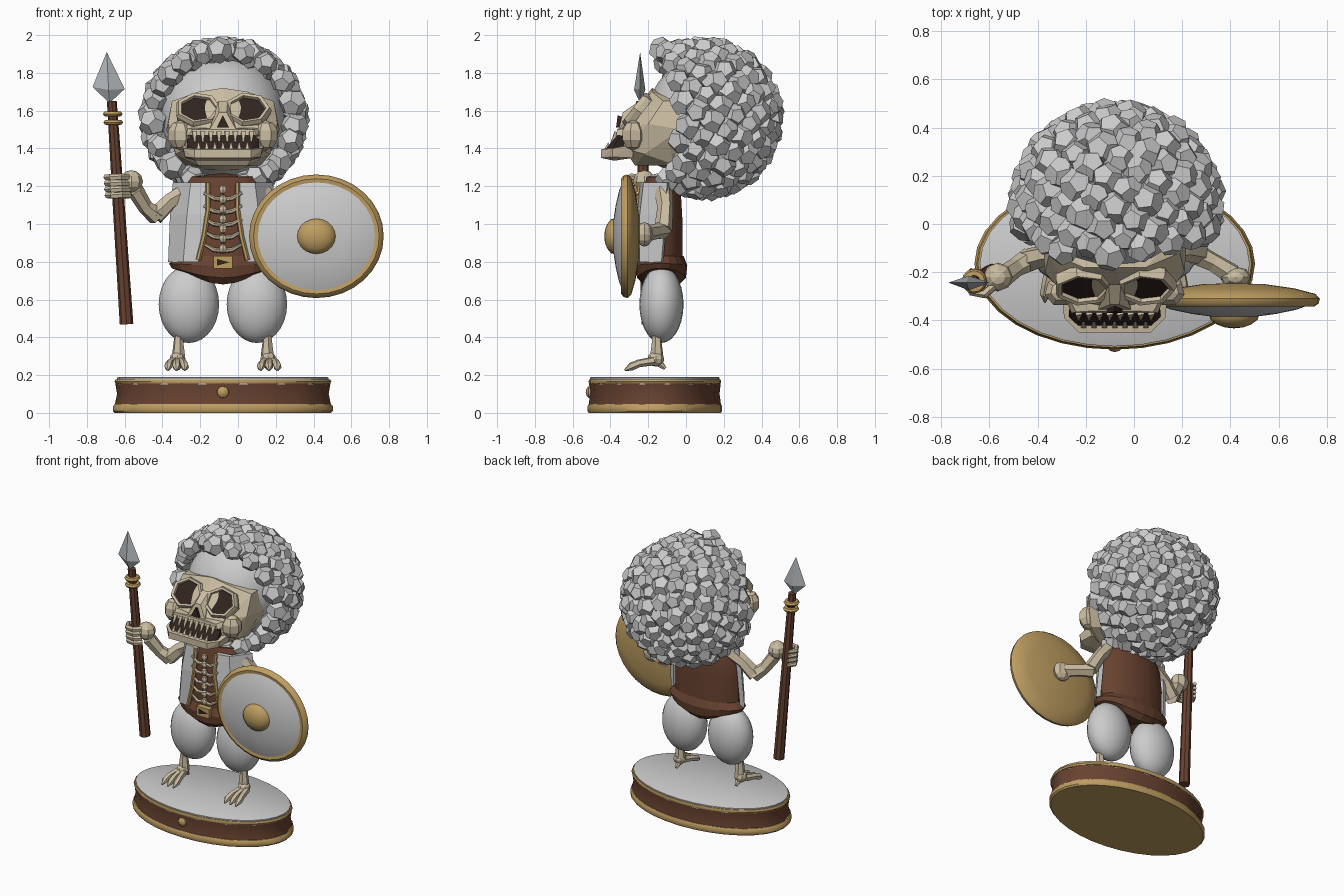
import bpy, bmesh, math, random
from mathutils import Vector, Matrix

if "Cube" in bpy.data.objects:
    bpy.data.objects.remove(bpy.data.objects["Cube"])

random.seed(4)
CX = -0.08  # body centre line


def mat(name, c):
    m = bpy.data.materials.new(name)
    m.diffuse_color = (*c, 1)
    m.use_nodes = True
    m.node_tree.nodes["Principled BSDF"].inputs["Base Color"].default_value = m.diffuse_color
    return m


GOLD = mat("gold", (0.52, 0.34, 0.12))
BROWN = mat("brown", (0.14, 0.055, 0.03))
BONE = mat("bone", (0.60, 0.51, 0.36))
DARK = mat("dark", (0.03, 0.018, 0.014))
STEEL = mat("steel", (0.42, 0.45, 0.47))


def finish(name, bm, m=None, smooth=False):
    bmesh.ops.remove_doubles(bm, verts=bm.verts, dist=1e-5)
    bmesh.ops.recalc_face_normals(bm, faces=bm.faces)
    me = bpy.data.meshes.new(name)
    bm.to_mesh(me)
    bm.free()
    ob = bpy.data.objects.new(name, me)
    bpy.context.collection.objects.link(ob)
    if m:
        me.materials.append(m)
    if smooth:
        bpy.ops.object.select_all(action='DESELECT')
        ob.select_set(True)
        bpy.context.view_layer.objects.active = ob
        bpy.ops.object.shade_smooth_by_angle(angle=math.radians(40))
    return ob


def skin(bm, rings):
    rings = [[bm.verts.new(p) for p in r] for r in rings]
    for a, b in zip(rings, rings[1:]):
        for i in range(len(a)):
            j = (i + 1) % len(a)
            bm.faces.new((a[i], a[j], b[j], b[i]))
    return rings


def lathe(name, prof, n, loc, m=None, sx=1, sy=1, rot=0, smooth=True):
    """Revolve (radius, height); rot tips the axis towards -y."""
    mx = Matrix.Translation(loc) @ Matrix.Rotation(rot, 4, 'X')
    ang = [2 * math.pi * i / n for i in range(n)]
    bm = bmesh.new()
    skin(bm, [[mx @ Vector((r * sx * math.cos(a), r * sy * math.sin(a), h)) for a in ang] for r, h in prof])
    return finish(name, bm, m, smooth)


def ball(name, loc, scale, m=None, u=12, v=8, smooth=False):
    bm = bmesh.new()
    bmesh.ops.create_uvsphere(bm, u_segments=u, v_segments=v, radius=1)
    bmesh.ops.transform(bm, matrix=Matrix.LocRotScale(Vector(loc), None, Vector(scale)), verts=bm.verts)
    return finish(name, bm, m, smooth)


def tube(name, pts, radii, m=BONE, n=6):
    pts = [Vector(p) for p in pts]
    rings = []
    for i, p in enumerate(pts):
        d = (pts[min(i + 1, len(pts) - 1)] - pts[max(i - 1, 0)]).normalized()
        a = d.orthogonal().normalized() if i == 0 else (a - d * a.dot(d)).normalized()
        b = d.cross(a)
        rings.append([p + radii[i] * (a * math.cos(t) + b * math.sin(t))
                      for t in (2 * math.pi * k / n for k in range(n))])
    bm = bmesh.new()
    vs = skin(bm, rings)
    bm.faces.new(vs[0])
    bm.faces.new(vs[-1])
    return finish(name, bm, m)


def hull(name, pts, m=None, mirror=True):
    """Convex low-poly block; points are offsets from the centre line."""
    bm = bmesh.new()
    for x, y, z in pts:
        for s in ((1, -1) if mirror and x else (1,)):
            bm.verts.new((CX + s * x, y, z))
    r = bmesh.ops.convex_hull(bm, input=bm.verts)
    junk = {g for g in r['geom_interior'] + r['geom_unused'] if isinstance(g, bmesh.types.BMVert)}
    bmesh.ops.delete(bm, geom=list(junk), context='VERTS')
    return finish(name, bm, m)


# Oval plinth
B = (CX, -0.165, 0)
Q = 0.612
lathe("plinth_foot", [(0, 0), (.572, 0), (.582, .01), (.582, .035), (.572, .047), (0, .047)], 32, B, GOLD, sy=Q)
lathe("plinth_body", [(0, .045), (.572, .045), (.56, .10), (.57, .16), (0, .16)], 16, B, BROWN, sy=Q)
lathe("plinth_trim", [(.54, .155), (.568, .155), (.574, .165), (.568, .178), (.54, .178)], 32, B, GOLD, sy=Q)
lathe("plinth_top", [(0, .15), (.56, .15), (.56, .186), (.55, .19), (0, .19)], 32, B, sy=Q)
lathe("plinth_stud", [(.032, 0), (.03, .012), (.018, .022), (0, .026)], 12, (CX, -.505, .11), GOLD, rot=math.pi / 2)

# Torso, skirt and belt buckle
lathe("torso", [(0, .76), (.24, .76), (.245, 1.0), (.225, 1.16), (.17, 1.25), (0, 1.27)], 14,
      (CX, -.13, 0), BROWN, sy=.47)
bm = bmesh.new()
rings = []
for r, z, dip in ((.245, .83, 0), (.285, .79, .01), (.27, .765, .05), (.20, .74, .06), (0, .73, .04)):
    rings.append([(CX + r * math.cos(a), -.13 + r * .48 * math.sin(a),
                   z - dip * max(0, abs(math.sin(a)) ** 3))
                  for a in (math.pi * k / 10 for k in range(20))])
skin(bm, rings)
finish("skirt", bm, BROWN)
hull("buckle", [(.05, y, z) for y in (-.28, -.24) for z in (.765, .83)], GOLD)
hull("buckle_inset", [(-.03, y, z) for y in (-.285, -.27) for z in (.78, .815)]
     + [(.035, y, .797) for y in (-.285, -.27)], DARK, mirror=False)

for s in (-1, 1):
    X = lambda o: CX + s * o
    # Vest panels and gold edging
    bm = bmesh.new()
    skin(bm, [[(X(a), ya, z), (X(b), yb, z), (X(c), yc, z), (X(c - .03), yc + .01, z), (X(b), yb + .03, z),
               (X(a), ya + .03, z)]
              for z, a, ya, b, yb, c, yc in ((.80, .13, -.255, .21, -.245, .29, -.13),
                                             (1.05, .08, -.26, .19, -.245, .28, -.11),
                                             (1.22, .075, -.245, .17, -.225, .265, -.10))])
    bmesh.ops.holes_fill(bm, edges=bm.edges)
    finish("vest_panel", bm)
    tube("vest_edging", [(X(.078), -.25, 1.22), (X(.078), -.262, 1.07), (X(.10), -.262, .93),
                         (X(.13), -.258, .81)], [.014] * 4, GOLD)
    # Ribs
    for i in range(5):
        z = 1.13 - i * .068
        tube("rib", [(X(0), -.25, z), (X(.05), -.268, z + .006), (X(.10), -.258, z + .035)], [.013, .012, .008])
    # Breeches, shins and clawed feet
    ball("breeches", (X(.18), -.13, .575), (.16, .117, .205), None, 20, 14, True)
    fx = X(.235)
    tube("shin", [(X(.225), -.15, .45), (fx, -.155, .38), (fx, -.155, .30)], [.032, .026, .036])
    ball("ankle", (fx + s * .005, -.16, .285), (.042, .045, .04), BONE, 8, 6)
    for k in (-1, 0, 1):
        tx = fx + s * .01 + k * .02
        tube("toe", [(tx, -.17, .275), (tx + k * .018, -.25, .262), (tx + k * .024, -.29, .245),
                     (tx + k * .024, -.325, .225)], [.024, .021, .022, .005])
    tube("heel", [(fx, -.15, .27), (fx, -.11, .235)], [.024, .01])

# Spine
for i in range(7):
    ball("vertebra", (CX, -.262, .87 + i * .052), (.022, .02, .026), BONE, 6, 4)

# Skull
ball("cranium", (CX, -.03, 1.5), (.30, .23, .225), BONE, 14, 10)
hull("face", [(.13, -.18, 1.70), (0, -.18, 1.72), (.27, -.12, 1.65), (.29, -.20, 1.53), (.19, -.315, 1.51),
              (.04, -.34, 1.51), (.19, -.33, 1.40), (.25, -.22, 1.37), (.13, -.27, 1.31), (.30, -.03, 1.5),
              (.27, -.03, 1.65), (.20, -.05, 1.31)], BONE)
hull("nose_bridge", [(.025, -.25, 1.65), (.02, -.335, 1.59), (.07, -.355, 1.50), (.05, -.30, 1.50)], BONE)
hull("nose_hole", [(0, -.362, 1.575), (.032, -.37, 1.512), (0, -.31, 1.56), (.03, -.33, 1.51)], DARK)
hull("upper_jaw", [(.20, -.29, 1.51), (.16, -.365, 1.50), (.18, -.37, 1.47), (.21, -.29, 1.46), (.08, -.36, 1.505)],
     BONE)
hull("mouth", [(.15, -.362, 1.48), (.19, -.36, 1.45), (.19, -.39, 1.395), (.15, -.425, 1.395), (.17, -.29, 1.39),
               (.15, -.30, 1.48)], DARK)
hull("lower_jaw", [(.15, -.45, 1.395), (.15, -.45, 1.35), (.21, -.39, 1.40), (.20, -.39, 1.355), (.22, -.28, 1.42),
                   (.20, -.28, 1.35), (.14, -.38, 1.335)], BONE)
for k in range(8):
    o = -.15 + k * .043
    tube("upper_tooth", [(CX + o, -.365, 1.485), (CX + o, -.395, 1.435)], [.019, .004], n=4)
    if k < 7:
        tube("lower_tooth", [(CX + o + .021, -.425, 1.385), (CX + o + .021, -.41, 1.43)], [.018, .004], n=4)
for s in (-1, 1):
    eye = (CX + s * .13, -.251, 1.597)
    tilt = math.radians(52)
    lathe("eye_rim", [(.125, -.02), (.127, .012), (.117, .034), (.098, .03), (.092, -.02)], 7, eye, BONE, sy=.86,
          rot=tilt, smooth=False)
    lathe("eye_socket", [(.10, .012), (0, .010)], 7, eye, DARK, sy=.86, rot=tilt)
    ball("cheekbone", (CX + s * .225, -.28, 1.47), (.07, .065, .08), BONE, 7, 5)

# Scalp and hair: many small faceted lumps
ball("scalp", (CX, .12, 1.56), (.335, .325, .335), None, 24, 16, True)
ico = bmesh.new()
bmesh.ops.create_icosphere(ico, subdivisions=1, radius=1)
dodeca = [f.calc_center_median().normalized() for f in ico.faces]
ico.free()
hair = bmesh.new()
N = 205
for i in range(N):
    dy = 1 - 2 * (i + .5) / N
    rad = math.sqrt(1 - dy * dy)
    t = i * 2.399963
    dx, dz = rad * math.cos(t), rad * math.sin(t)
    if dy < -.30 - .38 * (dz / rad) ** 2:
        continue
    if dy < 0:  # keep the front fringe pushed outward
        g = max(rad, .97) / rad
        dx, dz = dx * g, dz * g
    c = Vector((CX + .005 + .385 * dx, .09 + .365 * dy, 1.56 + .372 * dz))
    mx = Matrix.Translation(c) @ Matrix.Rotation(random.uniform(0, 6), 4, Vector((random.random(), random.random(), 1)))
    size = random.uniform(.064, .076)
    vs = [hair.verts.new(mx @ (p * size)) for p in dodeca]
    bmesh.ops.convex_hull(hair, input=vs)
finish("curly_hair", hair)

# Arms
tube("right_upper_arm", [(-.27, -.12, 1.17), (-.36, -.13, 1.12), (-.44, -.15, 1.04)], [.05, .045, .05])
tube("right_forearm", [(-.43, -.145, 1.04), (-.49, -.18, 1.09), (-.545, -.22, 1.18)], [.05, .04, .045])
ball("right_fist", (-.565, -.22, 1.225), (.062, .06, .06), BONE, 8, 6)
tube("left_upper_arm", [(.13, -.12, 1.17), (.20, -.11, 1.09), (.27, -.12, .97)], [.05, .042, .048])
tube("left_forearm", [(.25, -.12, .97), (.33, -.16, .96), (.41, -.21, .95)], [.048, .04, .045])
ball("left_fist", (.42, -.22, .945), (.065, .045, .065), BONE, 8, 6)

# Spear
lo, hi = Vector((-.59, -.20, .47)), Vector((-.668, -.24, 1.65))
tube("spear_shaft", [lo, lo.lerp(hi, .5), hi], [.036, .032, .026], BROWN, 8)
for k in range(4):
    c = lo.lerp(hi, .578 + k * .027)
    tube("finger", [c + Vector(p) for p in ((.06, -.03, 0), (.02, -.065, 0), (-.03, -.055, 0), (-.055, -.01, 0),
                                            (-.03, .035, 0))], [.018, .019, .018, .017, .012])
for k in (.905, .943):
    lathe("spear_ring", [(.022, -.014), (.044, -.012), (.052, 0), (.044, .012), (.022, .014)], 12, lo.lerp(hi, k), GOLD)
hull("spear_tip", [(-.60, -.243, 1.64), (-.69, -.243, 1.725), (-.52, -.243, 1.715), (-.605, -.275, 1.71),
                   (-.605, -.215, 1.71), (-.615, -.243, 1.91)], STEEL, mirror=False)

# Round shield
S = (.415, -.305, .935)
R = dict(sx=1.09, rot=math.pi / 2)
lathe("shield_rim", [(0, -.06), (.12, -.055), (.23, -.038), (.31, -.015), (.327, .005), (.322, .025), (.305, .038),
                     (.285, .035)], 32, S, GOLD, **R)
lathe("shield_face", [(.30, .025), (.24, .05), (.16, .068), (.08, .08), (0, .084)], 32, S, **R)
lathe("shield_boss", [(.095, .07), (.09, .092), (.065, .112), (.035, .124), (0, .128)], 20, S, GOLD, **R)
